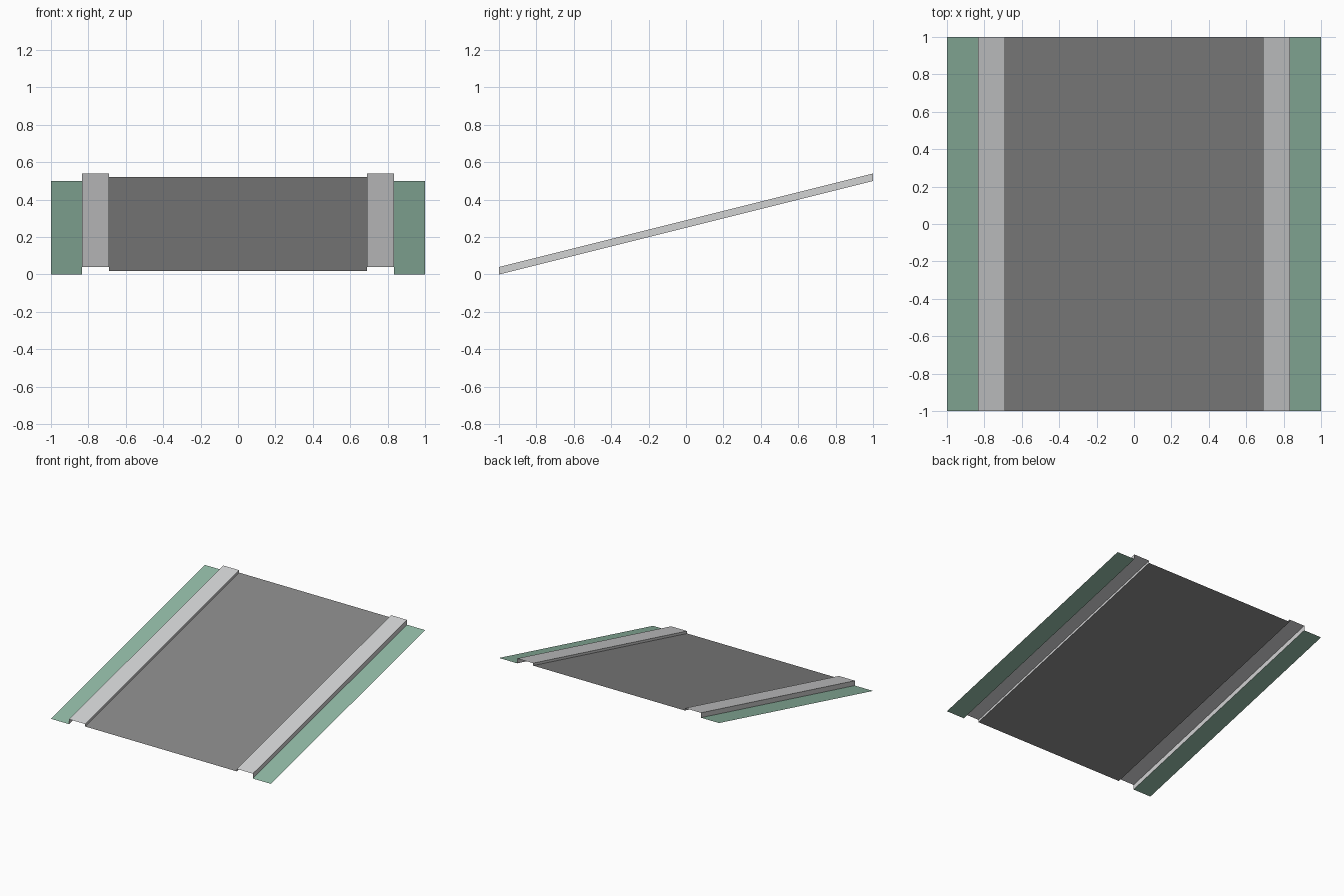
import bpy
import bmesh

if "Cube" in bpy.data.objects:
    bpy.data.objects.remove(bpy.data.objects["Cube"])

RISE = 0.5  # height gained from front to back


def material(name, rgb):
    m = bpy.data.materials.new(name)
    m.diffuse_color = (*rgb, 1)
    m.use_nodes = True
    m.node_tree.nodes["Principled BSDF"].inputs["Base Color"].default_value = m.diffuse_color
    return m


grass = material("grass green", (0.28, 0.48, 0.37))
kerb = material("pale kerb grey", (0.64, 0.645, 0.65))
asphalt = material("asphalt grey", (0.24, 0.24, 0.24))


def sloped_strip(name, profile, mat):
    """Sweep an open x/z profile (left to right) up the slope, front to back."""
    bm = bmesh.new()
    front = [bm.verts.new((x, -1, z)) for x, z in profile]
    back = [bm.verts.new((x, 1, z + RISE)) for x, z in profile]
    for i in range(len(profile) - 1):
        bm.faces.new((front[i], front[i + 1], back[i + 1], back[i]))
    mesh = bpy.data.meshes.new(name)
    bm.to_mesh(mesh)
    bm.free()
    mesh.materials.append(mat)
    bpy.context.collection.objects.link(bpy.data.objects.new(name, mesh))


# Road surface
sloped_strip("road", [(-0.69, 0.02), (0.69, 0.02)], asphalt)

# Verge and raised kerb on each side
verge_profile = [(-1, 0), (-0.835, 0)]
kerb_profile = [(-0.835, 0), (-0.835, 0.04), (-0.69, 0.04), (-0.69, 0.02)]
for side, sign in (("left", 1), ("right", -1)):
    for part, profile, mat in (("verge", verge_profile, grass), ("kerb", kerb_profile, kerb)):
        points = [(x * sign, z) for x, z in profile][::sign]
        sloped_strip(f"{side}_{part}", points, mat)
